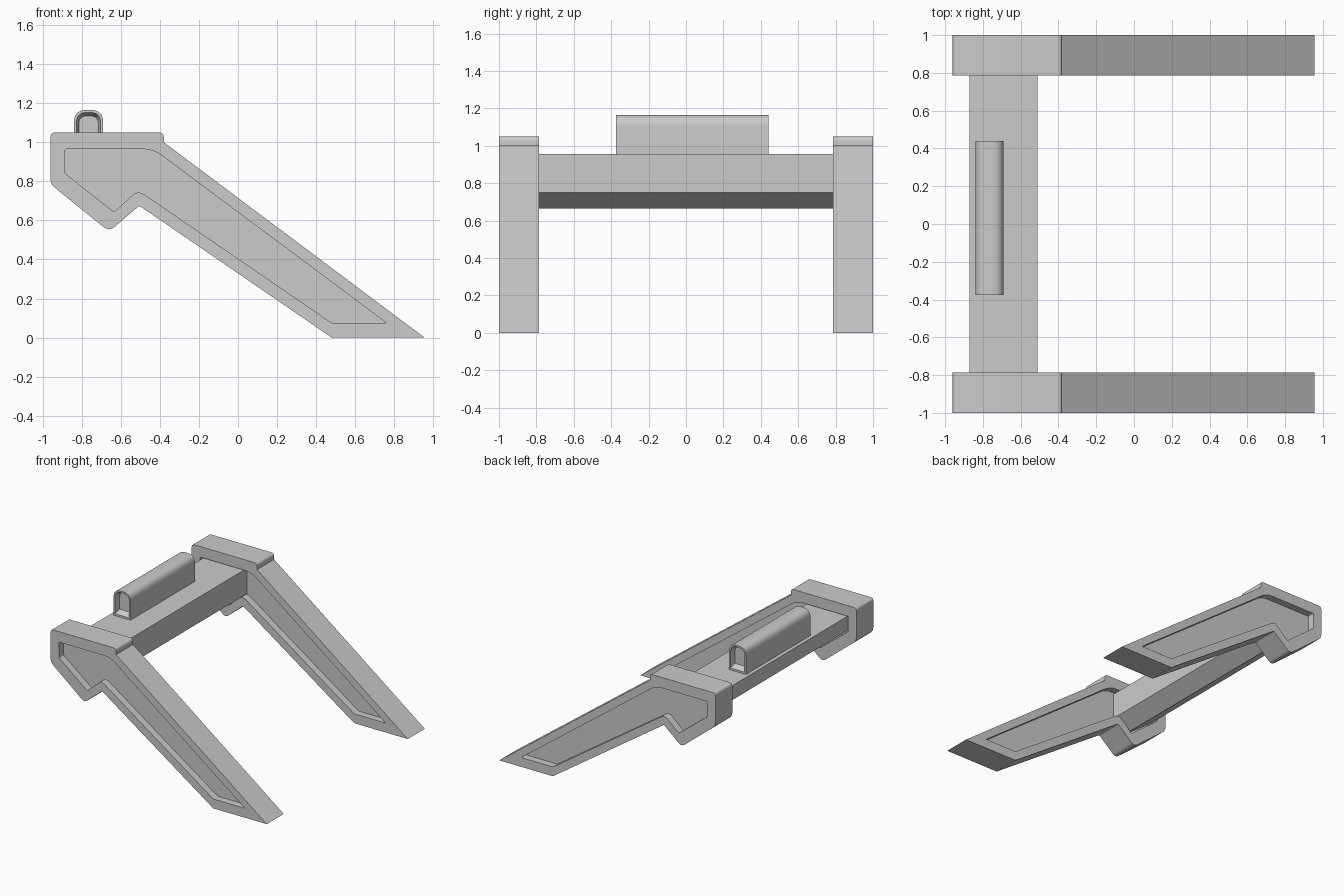
import bpy
import bmesh
from mathutils import Vector

cube = bpy.data.objects.get("Cube")
if cube:
    bpy.data.objects.remove(cube)

grey = bpy.data.materials.new("plain grey")
grey.use_nodes = True
COLOUR = (0.6, 0.6, 0.6, 1)
grey.diffuse_color = COLOUR
grey.node_tree.nodes["Principled BSDF"].inputs["Base Color"].default_value = COLOUR


def rounded(corners, steps=5):
    """Outline in x, z from (x, z, cut) corners; cut is the length rounded off."""
    pts = [Vector(c[:2]) for c in corners]
    out = []
    for i, p in enumerate(pts):
        cut = corners[i][2]
        if not cut:
            out.append(p)
            continue
        a = p + (pts[i - 1] - p).normalized() * cut
        b = p + (pts[(i + 1) % len(pts)] - p).normalized() * cut
        for s in range(steps + 1):
            t = s / steps
            out.append(a * (1 - t) ** 2 + p * 2 * t * (1 - t) + b * t ** 2)
    return out


def loft(name, sections):
    """Join (outline, y) sections in order and cap both ends."""
    bm = bmesh.new()
    loops = [[bm.verts.new((p.x, y, p.y)) for p in outline] for outline, y in sections]
    n = len(loops[0])
    for a, b in zip(loops, loops[1:]):
        for i in range(n):
            j = (i + 1) % n
            bm.faces.new((a[i], a[j], b[j], b[i]))
    bm.faces.new(loops[0])
    bm.faces.new(loops[-1])
    bmesh.ops.recalc_face_normals(bm, faces=bm.faces)
    mesh = bpy.data.meshes.new(name)
    bm.to_mesh(mesh)
    bm.free()
    mesh.materials.append(grey)
    obj = bpy.data.objects.new(name, mesh)
    bpy.context.collection.objects.link(obj)
    bpy.ops.object.select_all(action='DESELECT')
    obj.select_set(True)
    bpy.context.view_layer.objects.active = obj
    bpy.ops.object.shade_smooth_by_angle(angle=0.6)
    return obj


# Side frames: slanted leg with a hooked head, recessed on both faces
rim = rounded([(-0.96, 1.05, 0.025), (-0.38, 1.05, 0.025), (-0.38, 1.0, 0),
               (0.955, 0, 0), (0.48, 0, 0), (-0.505, 0.675, 0.01),
               (-0.66, 0.543, 0.035), (-0.96, 0.785, 0.03)])
recess = rounded([(-0.885, 0.965, 0.008), (-0.45, 0.965, 0.04), (-0.40, 0.94, 0),
                  (0.76, 0.075, 0), (0.48, 0.075, 0), (-0.512, 0.755, 0.04),
                  (-0.635, 0.643, 0.008), (-0.885, 0.84, 0.008)])
HALF, WEB = 0.1075, 0.05
for side, label in ((-1, "front"), (1, "back")):
    mid = side * (1 - HALF)
    loft(label + "_side_frame",
         [(recess, mid - WEB), (recess, mid - HALF), (rim, mid - HALF),
          (rim, mid + HALF), (recess, mid + HALF), (recess, mid + WEB)])

# Crossbeam, running into the inner recesses
beam = rounded([(-0.87, 0.955, 0), (-0.51, 0.955, 0), (-0.51, 0.75, 0),
                (-0.63, 0.665, 0), (-0.87, 0.84, 0)])
loft("crossbeam", [(beam, -0.86), (beam, 0.86)])


# Round-topped housing on the beam, with tapered hollows at its ends
def arch(half, bottom, top):
    mid = -0.765
    return rounded([(mid - half, bottom, 0), (mid - half, top, half * 0.85),
                    (mid + half, top, half * 0.85), (mid + half, bottom, 0)], 8)


shell, mouth, hollow = arch(0.075, 0.95, 1.165), arch(0.062, 0.97, 1.152), arch(0.05, 0.995, 1.135)
Y0, Y1, DEPTH = -0.375, 0.44, 0.04
loft("top_housing", [(hollow, Y0 + DEPTH), (mouth, Y0), (shell, Y0),
                     (shell, Y1), (mouth, Y1), (hollow, Y1 - DEPTH)])
